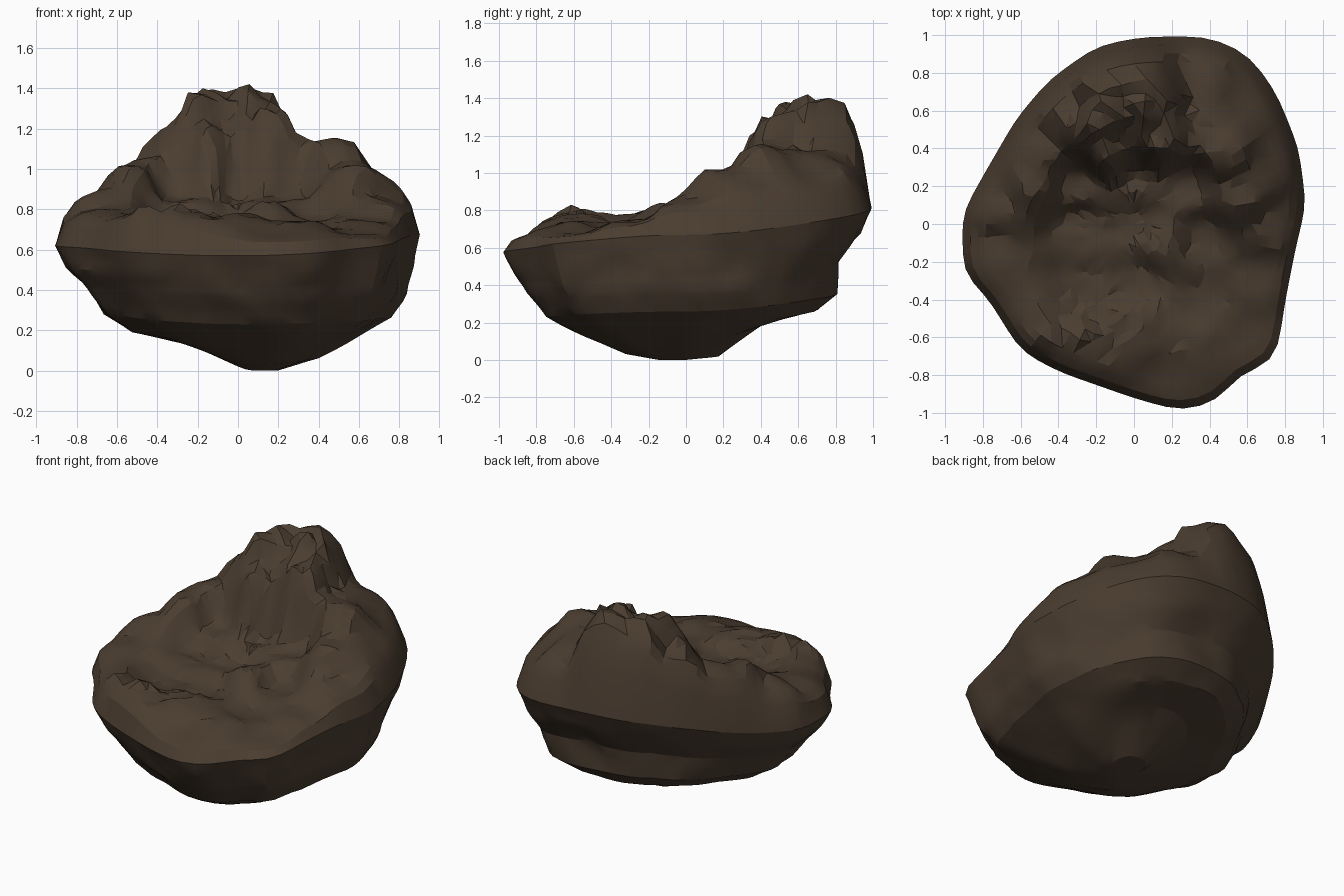
import bpy, bmesh, math, random
from mathutils import Vector, noise

random.seed(4)
cube = bpy.data.objects.get("Cube")
if cube:
    bpy.data.objects.remove(cube, do_unlink=True)

ANGLES, TOP_RINGS, SUBROWS = 72, 17, 3

# Plan outline, counter-clockwise from the +x side
OUTLINE = [(.91, .1), (.87, .4), (.75, .7), (.6, .9), (.4, .99), (.05, .99),
           (-.2, .94), (-.45, .76), (-.62, .56), (-.8, .25), (-.91, .05),
           (-.9, -.27), (-.78, -.38), (-.6, -.67), (-.4, -.78), (-.2, -.85),
           (0, -.92), (.25, -.99), (.45, -.93), (.55, -.8), (.75, -.72),
           (.8, -.4), (.86, -.1)]

# Underside profiles (share of outline radius, height) for the four sides
UNDER = {
    "front": [(1, .57), (.94, .46), (.87, .36), (.75, .23), (.53, .12), (.3, .03), (.12, 0)],
    "back": [(1, .82), (.94, .69), (.83, .54), (.82, .36), (.72, .27), (.47, .23), (.2, .02)],
    "left": [(1, .67), (.95, .52), (.91, .38), (.82, .26), (.62, .17), (.38, .06), (.12, 0)],
    "right": [(1, .62), (.95, .51), (.85, .41), (.76, .28), (.62, .19), (.36, .14), (.12, .03)],
}

# Landmarks of the upper surface: hollow and front lip, then crag and shoulders
HOLLOW = [(0, 0, .75), (.15, -.1, .84), (-.3, 0, .74), (.35, -.1, .74), (0, -.3, .7),
          (-.3, -.35, .7), (.4, -.4, .7), (0, -.55, .77), (-.4, -.62, .82),
          (-.6, -.4, .78), (.3, -.6, .74), (.2, -.85, .68), (-.75, -.15, .8),
          (.65, -.3, .75), (.6, -.6, .68), (0, .22, .82), (.25, .2, .84), (-.3, .2, .84)]
CRAG = [(-.72, .12, .9), (-.55, .22, 1.02), (-.5, .4, 1.06), (-.35, .6, 1.22),
        (-.2, .8, 1.41), (-.2, .55, 1.38), (0, .87, 1.46), (.1, .65, 1.38),
        (.16, .45, 1.3), (-.12, .4, 1.2), (.36, .62, 1.11), (.5, .4, 1.15),
        (.35, .87, 1.1), (.6, .15, 1.02), (.72, 0, .86), (.62, .68, 1.0), (.76, .4, .97)]


def outline_radius(angle):
    """Distance from the centre to the plan outline along one direction."""
    d = Vector((math.cos(angle), math.sin(angle)))
    for a, b in zip(OUTLINE, OUTLINE[1:] + OUTLINE[:1]):
        a, b = Vector(a), Vector(b)
        e = b - a
        den = d.cross(e)
        if abs(den) > 1e-6:
            r, t = a.cross(e) / den, a.cross(d) / den
            if r > 0 and 0 <= t <= 1:
                return r
    return .9


def under_point(angle, row):
    """Blend the side profiles at a fractional row."""
    c, s = math.cos(angle), math.sin(angle)
    sides = (("left" if c > 0 else "right", c * c), ("back" if s > 0 else "front", s * s))
    i = min(int(row), 5)
    f = row - i
    share = height = 0
    for name, weight in sides:
        p, q = UNDER[name][i], UNDER[name][i + 1]
        share += weight * (p[0] * (1 - f) + q[0] * f)
        height += weight * (p[1] * (1 - f) + q[1] * f)
    return share, height


def top_height(x, y):
    """Inverse-distance blend of the landmarks."""
    total = weights = 0
    for px, py, pz in HOLLOW + CRAG:
        w = 1 / ((x - px) ** 2 + (y - py) ** 2 + .002) ** 2
        total += w * pz
        weights += w
    return total / weights


def roughness(x, y):
    """Jagged on the crag and front lip, gentle elsewhere."""
    crag = math.exp(-((x / .3) ** 2 + ((y - .6) / .28) ** 2))
    lip = math.exp(-(((x + .3) / .4) ** 2 + ((y + .6) / .15) ** 2))
    return .01 + .05 * crag + .03 * lip


bm = bmesh.new()
angles = [math.tau * i / ANGLES for i in range(ANGLES)]
radii = [outline_radius(a) for a in angles]
radii = [(radii[i - 1] + 2 * r + radii[(i + 1) % ANGLES]) / 4 for i, r in enumerate(radii)]
rings = []

# Underside rings, from the lowest ring up to the widest edge
for k in range(6 * SUBROWS, -1, -1):
    ring = []
    for a, r in zip(angles, radii):
        share, z = under_point(a, k / SUBROWS)
        p = Vector((r * share * math.cos(a) + .1 * (1 - share),
                    r * share * math.sin(a) - .03 * (1 - share), z))
        n = noise.noise(p * 4) * .03 + noise.noise(p * 9) * .015
        p.x *= 1 + n * min(1, k / SUBROWS)
        p.y *= 1 + n * min(1, k / SUBROWS)
        ring.append(bm.verts.new(p))
    rings.append(ring)

# Upper rings, from the edge inward over the lip, hollow and crag
for k in range(1, TOP_RINGS):
    s = (1 - k / TOP_RINGS) if k > 3 else 1 - k * .045
    ring = []
    for a, r in zip(angles, radii):
        edge = under_point(a, 0)[1]
        steep = .6 + .3 * max(0, math.sin(a))
        jitter = random.uniform(-.012, .012) if k > 3 else 0
        x, y = r * (s + jitter) * math.cos(a), r * (s + jitter) * math.sin(a)
        z = edge + (top_height(x, y) - edge) * (1 - s ** 12) ** steep
        rough = roughness(x, y) * min(1, k / 4)
        z += noise.noise(Vector((x, y, 3)) * 9) * rough + random.uniform(-.5, .5) * rough
        ring.append(bm.verts.new((x, y, z)))
    rings.append(ring)

# Skin between rings, closed at both ends
for low, high in zip(rings, rings[1:]):
    for i in range(ANGLES):
        j = (i + 1) % ANGLES
        bm.faces.new((low[i], low[j], high[j], high[i]))
for ring, tip in ((rings[0], (.1, -.03, 0)), (rings[-1], (0, 0, .75))):
    centre = bm.verts.new(tip)
    for i in range(ANGLES):
        bm.faces.new((ring[i], ring[(i + 1) % ANGLES], centre))

# Merge the crowded middle, then break into facets
bmesh.ops.remove_doubles(bm, verts=bm.verts, dist=.024)
bmesh.ops.triangulate(bm, faces=bm.faces)
bmesh.ops.recalc_face_normals(bm, faces=bm.faces)
lowest = min(v.co.z for v in bm.verts)
bmesh.ops.translate(bm, verts=bm.verts, vec=(0, 0, -lowest))

mesh = bpy.data.meshes.new("boulder")
bm.to_mesh(mesh)
bm.free()
boulder = bpy.data.objects.new("boulder", mesh)
bpy.context.collection.objects.link(boulder)

# Dark earthy brown stone
stone = bpy.data.materials.new("dark_brown_stone")
stone.use_nodes = True
colour = (.07, .047, .03, 1)
stone.diffuse_color = colour
stone.node_tree.nodes["Principled BSDF"].inputs["Base Color"].default_value = colour
mesh.materials.append(stone)

# Soft rolling facets with crisp breaks
bpy.context.view_layer.objects.active = boulder
boulder.select_set(True)
bpy.ops.object.shade_smooth_by_angle(angle=math.radians(22))
